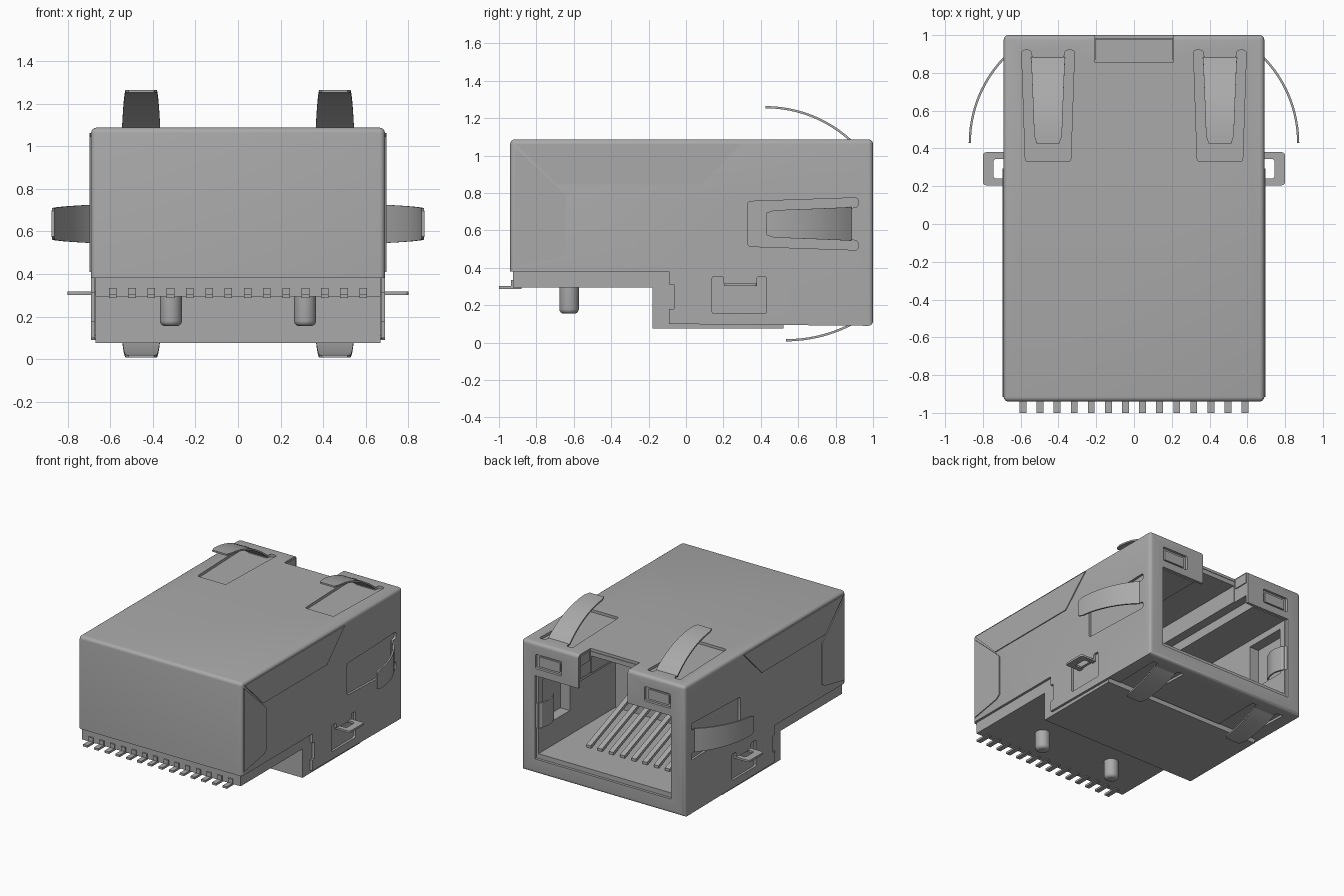
import bpy, bmesh, math
from mathutils import Vector

cube = bpy.data.objects.get("Cube")
if cube:
    bpy.data.objects.remove(cube, do_unlink=True)

GREY = (0.40, 0.40, 0.40, 1)
mat = bpy.data.materials.new("satin_grey")
mat.use_nodes = True
mat.diffuse_color = GREY
bsdf = next(n for n in mat.node_tree.nodes if n.type == 'BSDF_PRINCIPLED')
bsdf.inputs["Base Color"].default_value = GREY
bsdf.inputs["Roughness"].default_value = 0.5


def finish(name, bm):
    bmesh.ops.recalc_face_normals(bm, faces=bm.faces[:])
    mesh = bpy.data.meshes.new(name)
    bm.to_mesh(mesh)
    bm.free()
    mesh.materials.append(mat)
    ob = bpy.data.objects.new(name, mesh)
    bpy.context.collection.objects.link(ob)
    return ob


def place(axis, p, q, d):
    return Vector({'X': (d, p, q), 'Y': (p, d, q), 'Z': (p, q, d)}[axis])


def prism(name, axis, pts, a, b, bevel=0, pick=None):
    """Extrude a profile along an axis; round the lengthwise (or picked) edges."""
    bm = bmesh.new()
    face = bm.faces.new([bm.verts.new(place(axis, p, q, a)) for p, q in pts])
    ext = bmesh.ops.extrude_face_region(bm, geom=[face])["geom"]
    for v in ext:
        if isinstance(v, bmesh.types.BMVert):
            v.co += place(axis, 0, 0, b - a)
    bmesh.ops.recalc_face_normals(bm, faces=bm.faces[:])
    if bevel:
        along = place(axis, 0, 0, 1)
        if pick:
            edges = [e for e in bm.edges if pick((e.verts[0].co + e.verts[1].co) / 2)]
        else:
            edges = [e for e in bm.edges
                     if abs((e.verts[1].co - e.verts[0].co).normalized().dot(along)) > .99]
        bmesh.ops.bevel(bm, geom=edges, offset=bevel, segments=4, profile=.5,
                        affect='EDGES', clamp_overlap=True)
    return finish(name, bm)


def rect(p0, p1, q0, q1):
    return [(p0, q0), (p1, q0), (p1, q1), (p0, q1)]


def box(name, x0, x1, y0, y1, z0, z1):
    return prism(name, 'Z', rect(x0, x1, y0, y1), z0, z1)


def cut(cutter, *targets):
    """Subtract a cutter from each target, then discard it."""
    for ob in targets:
        mod = ob.modifiers.new("cut", 'BOOLEAN')
        mod.operation, mod.solver, mod.object = 'DIFFERENCE', 'EXACT', cutter
        bpy.context.view_layer.objects.active = ob
        bpy.ops.object.modifier_apply(modifier=mod.name)
    bpy.data.objects.remove(cutter, do_unlink=True)


def spring(name, tip, h, to_world):
    """Curved, tapering finger rising from y = 0.88 to its free tip."""
    root, t, n = .885, .012, 12
    run = root - tip
    r = (run * run + h * h) / (2 * h)
    end = math.asin(run / r)
    bm = bmesh.new()
    rings = []
    for i in range(n + 1):
        a = end * i / n
        w = .072 + .018 * i / n if i else .06
        ring = []
        for side, rad in ((-1, r), (1, r), (1, r - t), (-1, r - t)):
            y, o = tip + rad * math.sin(a), h - r + rad * math.cos(a)
            ring.append(bm.verts.new(to_world(side * w, y, o)))
        rings.append(ring)
    for lo, hi in zip(rings, rings[1:]):
        for k in range(4):
            m = (k + 1) % 4
            bm.faces.new((lo[k], lo[m], hi[m], hi[k]))
    bm.faces.new(rings[0])
    bm.faces.new(rings[-1])
    return finish(name, bm)


# Metal shield with rounded outer folds, hollow and open underneath
shell = prism("shield_shell", 'X',
              [(-.94, .38), (-.09, .38), (-.09, .10), (1, .09), (1, 1.087), (-.94, 1.087)],
              -.69, .69, .025,
              lambda c: c.z > .39 and (c.z > 1.05 or c.y < -.9) or c.y > .95)
cut(prism("hollow", 'X', [(-.92, 0), (.54, 0), (.54, .11), (.98, .11), (.98, 1.067), (-.92, 1.067)],
          -.672, .672), shell)

# Plastic housing inside the shield
housing = prism("housing", 'X',
                [(-.925, .295), (-.18, .295), (-.18, .075), (.52, .075), (.52, .113),
                 (.978, .113), (.978, 1.064), (-.918, 1.064), (-.918, .38), (-.925, .38)], -.67, .67)

# Plug cavity, latch channel and notch
cut(box("cavity", -.56, .56, .05, 1.2, .235, .83), housing)
cut(box("latch_step", -.27, .27, .05, 1.2, .8, .9), housing)
cut(box("latch_channel", -.2, .2, .05, 1.2, .7, 1.03), housing)
cut(box("mouth", -.575, .575, .95, 1.2, .2, .835), shell)
cut(box("notch", -.207, .207, .855, 1.2, .82, 1.2), shell, housing)

# U-shaped slot around each spring, (sideways, y)
SLOT = [(-.14, .92), (-.12, .33), (.12, .33), (.14, .92), (.09, .92),
        (.085, .88), (-.085, .88), (-.09, .92)]
TAB_SLOT = [(.14, .155), (.43, .155), (.43, .355), (.38, .355),
            (.38, .31), (.20, .31), (.20, .355), (.14, .355)]

for s, tag in ((1, "left"), (-1, "right")):
    cx, cz = .455 * s, .635
    flat = [(cx + w, y) for w, y in SLOT]
    cut(prism("top_slot", 'Z', flat, 1.066, 1.2, .015), shell)
    cut(prism("bottom_slot", 'Z', flat, 0, .112, .015), shell)
    cut(prism("side_slot", 'X', [(y, cz + w) for w, y in SLOT], s * .671, s * .8, .015), shell)
    cut(prism("tab_slot", 'X', TAB_SLOT, s * .671, s * .8, .012), shell)
    cut(box("seam_notch", s * .671, s * .8, -.12, -.065, .18, .31), shell)
    cut(box("wall_recess", s * .5, s * .64, .6, .93, .42, .78), housing)
    cut(prism("lamp_window", 'Y', rect(s * .35, s * .57, .89, 1.0), .95, 1.1, .01), shell)

    # Grounding springs
    spring("top_spring_" + tag, .425, .18, lambda w, y, o: (cx + w, y, 1.085 + o))
    spring("bottom_spring_" + tag, .535, .085, lambda w, y, o: (cx + w, y, .092 - o))
    spring("side_spring_" + tag, .43, .185, lambda w, y, o: (s * (.69 + o), y, cz + w))

    # Inward curled contact finger at the mouth
    curl = [(.58, .995), (.545, .96), (.53, .90), (.535, .85), (.56, .79)]
    loop = curl + [(x + .012, y - .006) for x, y in reversed(curl)]
    prism("mouth_spring_" + tag, 'Z', [(s * x, y) for x, y in loop], .43, .62)

    # Indicator lens and folded lip beside the notch
    prism("lamp_lens_" + tag, 'Y', rect(s * .372, s * .548, .907, .983), .97, .99, .008)
    box("notch_lip_" + tag, s * .2, s * .217, .87, .985, 1.0, 1.075)

    # Overlapping side flaps of the folded sheet
    prism("top_fold_" + tag, 'X', [(-.91, 1.063), (-.69, .845), (.08, .845), (.295, 1.063)],
          s * .685, s * .697)
    prism("front_flap_" + tag, 'X',
          [(-.917, .41), (-.68, .455), (-.645, .48), (-.645, .79), (-.68, .825), (-.917, 1.045)],
          s * .685, s * .697)

    # Mounting tab loop
    tab = [(.66, .205), (.80, .205), (.80, .38), (.66, .38),
           (.66, .345), (.745, .345), (.745, .24), (.66, .24)]
    prism("mount_tab_" + tag, 'Z', [(s * x, y) for x, y in tab], .302, .317, .017)

    # Locating peg with rounded tip
    bm = bmesh.new()
    bmesh.ops.create_cone(bm, cap_ends=True, segments=32, radius1=.052, radius2=.052, depth=.16)
    tip = [e for e in bm.edges if all(v.co.z < 0 for v in e.verts)]
    bmesh.ops.bevel(bm, geom=tip, offset=.025, segments=4, profile=.5, affect='EDGES')
    bmesh.ops.translate(bm, verts=bm.verts[:], vec=(s * .315, -.625, .235))
    finish("locating_peg_" + tag, bm)

# Row of bent solder pins
for i in range(14):
    x = (i - 6.5) * .0905
    prism(f"solder_pin_{i + 1}", 'X',
          [(-1, .287), (-.88, .287), (-.88, .335), (-.935, .335), (-.935, .303), (-1, .303)],
          x - .018, x + .018)

# Slanted plug contacts
for i in range(8):
    x = (i - 3.5) * .095
    prism(f"plug_contact_{i + 1}", 'X', [(.70, .23), (.04, .485), (.04, .51), (.70, .255)],
          x - .019, x + .019)

# Smooth the curved surfaces, keep the folds crisp
bpy.ops.object.select_all(action='DESELECT')
for ob in bpy.context.scene.objects:
    if ob.type == 'MESH':
        ob.select_set(True)
        bpy.context.view_layer.objects.active = ob
bpy.ops.object.shade_smooth_by_angle(angle=math.radians(30))
